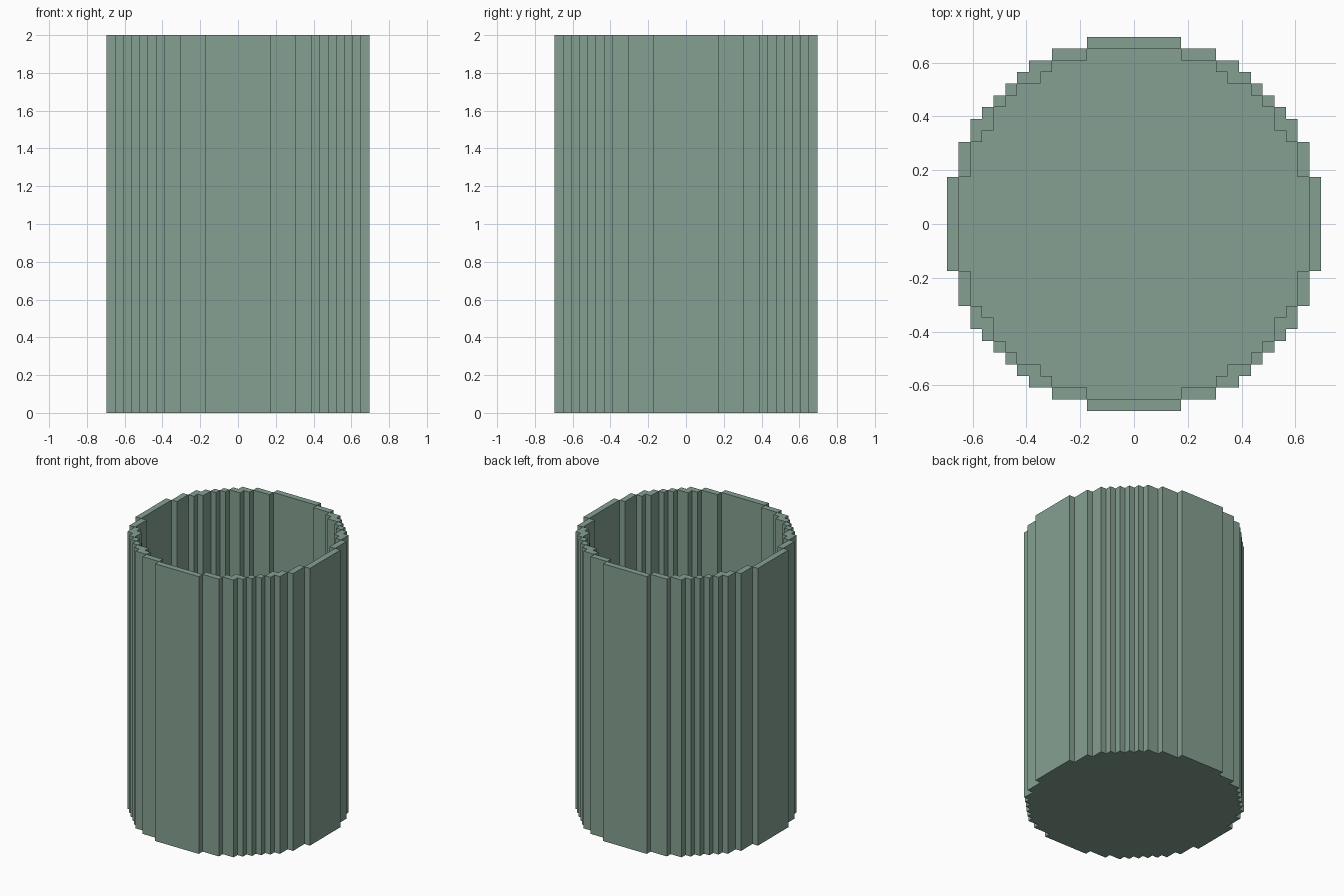
import bpy
import bmesh

if "Cube" in bpy.data.objects:
    bpy.data.objects.remove(bpy.data.objects["Cube"], do_unlink=True)

U = 2 / 46          # one block
HEIGHT = 46         # in blocks
FLOOR = 1

# Outward corners of one stepped quarter circle, in blocks
OUTER = [(16, 4), (15, 7), (14, 9), (13, 10), (12, 11),
         (11, 12), (10, 13), (9, 14), (7, 15), (4, 16)]
INNER = [(15, 4), (14, 7), (13, 8), (12, 10), (11, 11),
         (10, 12), (8, 13), (7, 14), (4, 15)]


def outline(corners):
    """Full counter-clockwise stepped ring from one quarter."""
    quarter = [corners[0]]
    for (x0, y0), (x1, y1) in zip(corners, corners[1:]):
        quarter += [(x1, y0), (x1, y1)]
    ring = []
    for _ in range(4):
        ring += quarter
        quarter = [(-y, x) for x, y in quarter]
    return ring


def half_width(corners, y):
    """Half width of the ring in the row of blocks starting at y."""
    return max((cx for cx, cy in corners if cy > y), default=0)


bm = bmesh.new()


def face(points):
    bm.faces.new([bm.verts.new((x * U, y * U, z * U)) for x, y, z in points])


def walls(ring, z0, z1):
    for (ax, ay), (bx, by) in zip(ring, ring[1:] + ring[:1]):
        face([(ax, ay, z0), (bx, by, z0), (bx, by, z1), (ax, ay, z1)])


outer, inner = outline(OUTER), outline(INNER)

# Outer and inner walls, underside and floor
walls(outer, 0, HEIGHT)
walls(inner[::-1], FLOOR, HEIGHT)
face([(x, y, 0) for x, y in outer[::-1]])
face([(x, y, FLOOR) for x, y in inner])

# Rim, filled in strips between the two outlines
levels = sorted({0} | {y for _, y in OUTER + INNER})
for y0, y1 in zip(levels, levels[1:]):
    wide, narrow = half_width(OUTER, y0), half_width(INNER, y0)
    spans = [(narrow, wide), (-wide, -narrow)] if narrow else [(-wide, wide)]
    for x0, x1 in spans:
        for b, t in ((y0, y1), (-y1, -y0)):
            face([(x0, b, HEIGHT), (x1, b, HEIGHT), (x1, t, HEIGHT), (x0, t, HEIGHT)])

bmesh.ops.remove_doubles(bm, verts=bm.verts, dist=1e-5)
mesh = bpy.data.meshes.new("stepped_cup")
bm.to_mesh(mesh)
bm.free()

# Single grey-green material
mat = bpy.data.materials.new("grey green")
mat.use_nodes = True
colour = (0.235, 0.352, 0.288, 1)
mat.diffuse_color = colour
bsdf = next(n for n in mat.node_tree.nodes if n.type == 'BSDF_PRINCIPLED')
bsdf.inputs["Base Color"].default_value = colour
mesh.materials.append(mat)

cup = bpy.data.objects.new("stepped_cup", mesh)
bpy.context.collection.objects.link(cup)
